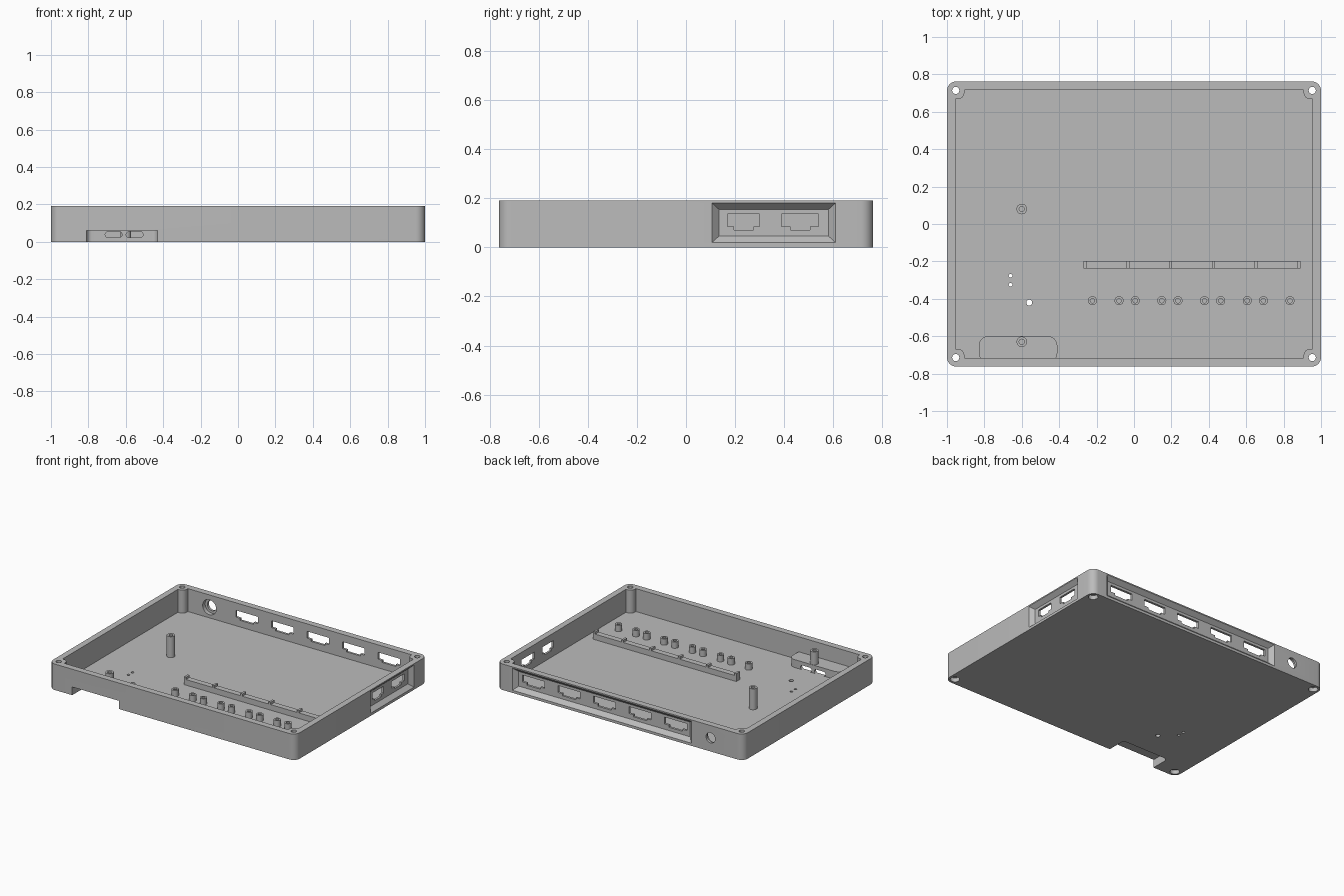
import bpy, bmesh
from math import sin, cos, pi

if "Cube" in bpy.data.objects:
    bpy.data.objects.remove(bpy.data.objects["Cube"])

grey = bpy.data.materials.new("plain grey")
grey.use_nodes = True
colour = (0.5, 0.5, 0.5, 1)
grey.diffuse_color = colour
grey.node_tree.nodes["Principled BSDF"].inputs["Base Color"].default_value = colour

FLOOR, TOP = 0.022, 0.19
HALF_X, HALF_Y = 1.0, 0.7625


def make_object(name, bm):
    bmesh.ops.recalc_face_normals(bm, faces=bm.faces)
    mesh = bpy.data.meshes.new(name)
    bm.to_mesh(mesh)
    bm.free()
    ob = bpy.data.objects.new(name, mesh)
    bpy.context.scene.collection.objects.link(ob)
    mesh.materials.append(grey)
    return ob


def rounded(cx, cy, w, h, r, n=8):
    """Rounded rectangle outline."""
    pts = []
    for k, (sx, sy) in enumerate(((1, 1), (-1, 1), (-1, -1), (1, -1))):
        for i in range(n + 1):
            a = (k + i / n) * pi / 2
            pts.append((cx + sx * (w / 2 - r) + r * cos(a), cy + sy * (h / 2 - r) + r * sin(a)))
    return pts


def rect(cx, cy, w, h):
    return [(cx + sx * w / 2, cy + sy * h / 2) for sx, sy in ((1, 1), (-1, 1), (-1, -1), (1, -1))]


def circle(cx, cy, r, n=32):
    return [(cx + r * cos(2 * pi * i / n), cy + r * sin(2 * pi * i / n)) for i in range(n)]


def loft(name, axis, start, lo, end, hi):
    """Solid between two matching outlines set along an axis."""
    place = {"x": lambda p, h: (h, p[0], p[1]),
             "y": lambda p, h: (p[0], h, p[1]),
             "z": lambda p, h: (p[0], p[1], h)}[axis]
    bm = bmesh.new()
    a = [bm.verts.new(place(p, lo)) for p in start]
    b = [bm.verts.new(place(p, hi)) for p in end]
    bm.faces.new(a)
    bm.faces.new(b)
    for i in range(len(a)):
        j = (i + 1) % len(a)
        bm.faces.new((a[i], a[j], b[j], b[i]))
    return make_object(name, bm)


def prism(name, axis, pts, lo, hi):
    return loft(name, axis, pts, lo, pts, hi)


def boolean(target, tool, operation="DIFFERENCE"):
    """Apply a boolean and discard the tool."""
    mod = target.modifiers.new("boolean", "BOOLEAN")
    mod.operation, mod.object, mod.solver = operation, tool, "EXACT"
    bpy.context.view_layer.update()
    result = bpy.data.meshes.new_from_object(target.evaluated_get(bpy.context.evaluated_depsgraph_get()))
    target.modifiers.clear()
    target.data = result
    bpy.data.objects.remove(tool)


def cut(axis, pts, lo, hi):
    boolean(tray, prism("cutter", axis, pts, lo, hi))


def port(centre, width, step):
    """Socket outline with a narrower lower part."""
    half, low = width / 2, width / 2 - step
    side = [(half, 0.135), (half, 0.085), (low, 0.085), (low, 0.07)]
    return [(centre + u, v) for u, v in side] + [(centre - u, v) for u, v in reversed(side)]


# Outer shell and cavity, leaving rounded screw blocks in the corners
tray = prism("tray", "z", rounded(0, 0, 2 * HALF_X, 2 * HALF_Y, 0.05), 0, TOP)
ix, iy, block, r = 0.955, 0.716, 0.048, 0.035
quarter = [(ix, iy - block)]
for i in range(9):
    a = -pi / 2 - i / 8 * pi / 2
    quarter.append((ix - block + r + r * cos(a), iy - block + r + r * sin(a)))
quarter.append((ix - block, iy))
outline = []
for k, (sx, sy) in enumerate(((1, 1), (-1, 1), (-1, -1), (1, -1))):
    part = quarter if k % 2 == 0 else quarter[::-1]
    outline += [(sx * x, sy * y) for x, y in part]
cut("z", outline, FLOOR, TOP + 0.1)

# Cable pocket at the front, with two slots in its back wall
boolean(tray, prism("pocket", "z", rounded(-0.62, -0.67, 0.42, 0.14, 0.05), 0.005, 0.08), "UNION")
cut("z", rounded(-0.62, -0.76, 0.38, 0.28, 0.03), -0.1, 0.06)
for x in (-0.665, -0.553):
    cut("y", rounded(x, 0.038, 0.09, 0.032, 0.0155), -0.66, -0.55)
# Clear the floor just behind the slots
cut("z", rect(-0.61, -0.593, 0.2, 0.012), FLOOR, 0.06)

# Bevelled recesses around the sockets
depth, grow = 0.03, 0.02
boolean(tray, loft("cutter", "x", rect(0.3575, 0.1, 0.445, 0.108), HALF_X - depth,
                   rect(0.3575, 0.1, 0.505 + grow, 0.16 + grow), HALF_X + 0.01))
boolean(tray, loft("cutter", "y", rect(0.148, 0.1, 1.39, 0.108), HALF_Y - depth,
                   rect(0.148, 0.1, 1.45 + grow, 0.16 + grow), HALF_Y + 0.01))

# Sockets on the side and back, and the round power inlet
for y, width, step in ((0.235, 0.13, 0.025), (0.465, 0.15, 0.035)):
    cut("x", port(y, width, step), 0.9, 1.1)
for i in range(5):
    cut("y", port(0.147 + 0.288 * (i - 2), 0.18, 0.035), 0.65, 0.85)
cut("y", circle(-0.733, 0.1, 0.037), 0.65, 0.85)
cut("y", circle(-0.733, 0.1, 0.055), 0.65, 0.745)

# Corner screw holes with wider seats underneath
for sx in (-1, 1):
    for sy in (-1, 1):
        cut("z", circle(sx * 0.953, sy * 0.714, 0.019), -0.1, 0.3)
        cut("z", circle(sx * 0.953, sy * 0.714, 0.032), -0.1, 0.03)

# Small floor holes
for x, y, radius in ((-0.66, -0.277, 0.01), (-0.66, -0.325, 0.01), (-0.56, -0.42, 0.016)):
    cut("z", circle(x, y, radius, 24), -0.1, 0.1)


def post(name, x, y, base, top, radius, bore):
    """Round post with a blind screw hole."""
    ob = prism(name, "z", circle(x, y, radius), base, top)
    boolean(ob, prism("cutter", "z", circle(x, y, bore), base + 0.015, top + 0.1))
    return ob


parts = [tray,
         post("back_standoff", -0.6, 0.08, FLOOR - 0.005, 0.175, 0.028, 0.014),
         post("front_standoff", -0.6, -0.63, 0.075, 0.175, 0.028, 0.014)]

# Row of paired pegs
for i in range(5):
    for side, x in (("right", -0.222), ("left", -0.08)):
        parts.append(post(f"peg_{side}_{i + 1}", x + i * 0.2285, -0.41,
                          FLOOR - 0.005, 0.068, 0.024, 0.012))

# Support rail with raised teeth
rail = prism("support_rail", "z", rect(0.31, -0.218, 1.16, 0.042), FLOOR - 0.005, 0.063)
for i in range(6):
    tooth = prism("tooth", "z", rect(-0.262 + i * 0.2288, -0.218, 0.016, 0.042), 0.05, 0.08)
    boolean(rail, tooth, "UNION")
parts.append(rail)

# Smooth rounded surfaces, keep edges crisp
for ob in parts:
    bpy.ops.object.select_all(action="DESELECT")
    ob.select_set(True)
    bpy.context.view_layer.objects.active = ob
    bpy.ops.object.shade_smooth_by_angle(angle=pi / 6)
